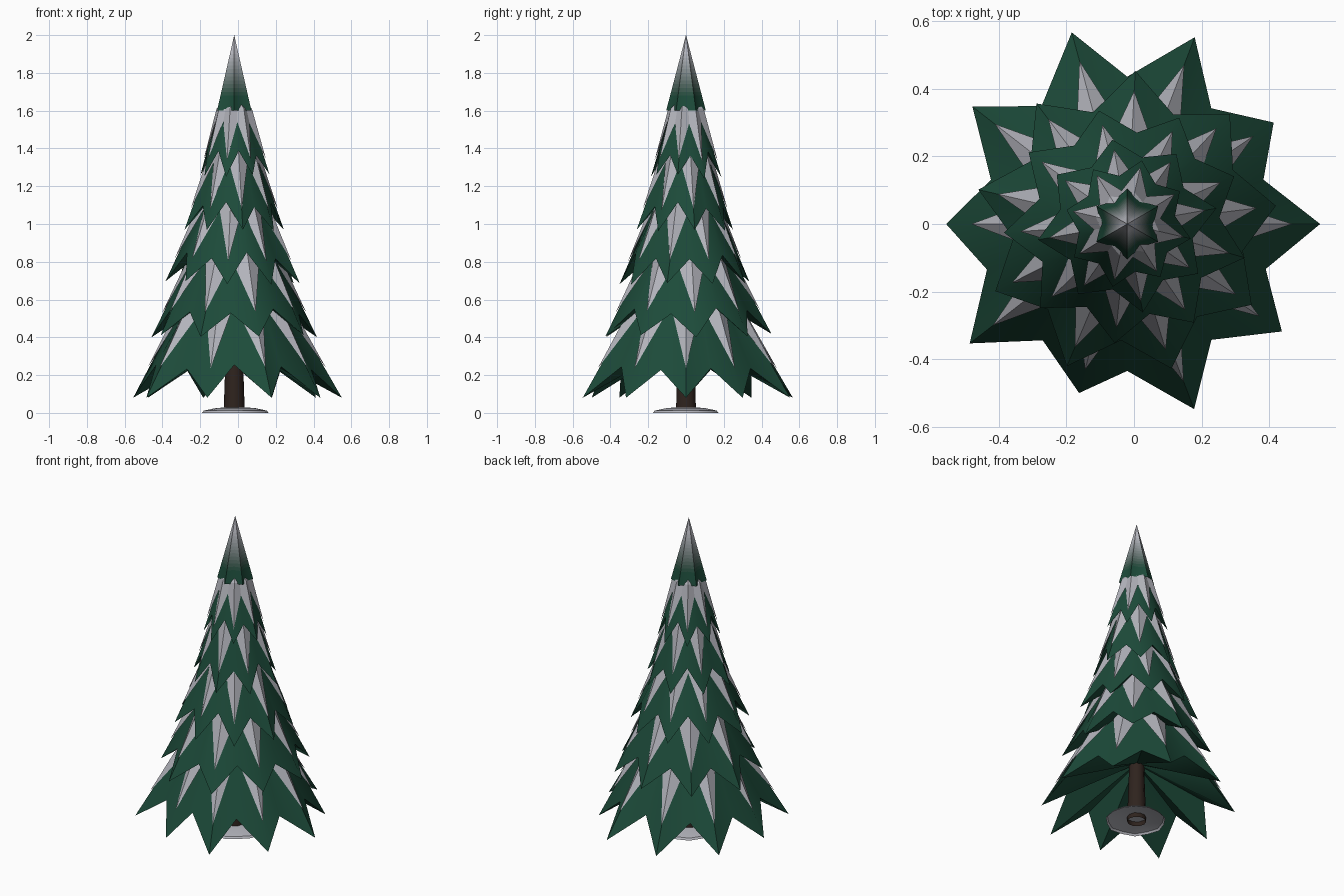
import bpy, math, random

if "Cube" in bpy.data.objects:
    bpy.data.objects.remove(bpy.data.objects["Cube"])

random.seed(4)
CX = -0.02                                   # the trunk axis sits slightly left
GREEN, SNOW, BARK = (0.012, 0.07, 0.042), (0.45, 0.455, 0.5), (0.028, 0.017, 0.013)


def material(name, rgb):
    m = bpy.data.materials.new(name)
    m.diffuse_color = (*rgb, 1)
    m.use_nodes = True
    m.node_tree.nodes["Principled BSDF"].inputs["Base Color"].default_value = m.diffuse_color
    return m


green, snow, bark = material("needles", GREEN), material("snow", SNOW), material("bark", BARK)


def loft(name, rings, mats, cap_top=False, smooth=None):
    """Skin equal-length rings of points, bottom to top; one material per band."""
    n = len(rings[0])
    faces = [(b * n + i, b * n + (i + 1) % n, (b + 1) * n + (i + 1) % n, (b + 1) * n + i)
             for b in range(len(rings) - 1) for i in range(n)]
    if cap_top:
        faces.append(tuple((len(rings) - 1) * n + i for i in range(n)))
    me = bpy.data.meshes.new(name)
    me.from_pydata([p for r in rings for p in r], [], faces)
    for m in mats:
        me.materials.append(m)
    for k, f in enumerate(me.polygons):
        f.material_index = min(k // n, len(mats) - 1)
    ob = bpy.data.objects.new(name, me)
    bpy.context.collection.objects.link(ob)
    if smooth:
        bpy.ops.object.select_all(action='DESELECT')
        ob.select_set(True)
        bpy.context.view_layer.objects.active = ob
        bpy.ops.object.shade_smooth_by_angle(angle=math.radians(smooth))
    return ob


def polar(r, a, z, cx=CX):
    return (cx + r * math.cos(a), r * math.sin(a), z)


def mix(p, q, t, lift=0.0):
    """Point between p and q, pushed outward from the axis by lift."""
    x, y, z = (a + (b - a) * t for a, b in zip(p, q))
    d = math.hypot(x - CX, y) or 1
    return (x + (x - CX) / d * lift, y + y / d * lift, z + lift * 0.4)


def tier(number, count, start, tip, notch, top, tips=None):
    """Zigzag skirt of branches with a snow cover lying on its ridges."""
    low, high = [], []
    for i in range(2 * count):
        a = math.radians(start) + math.pi * i / count
        if i % 2 == 0:
            r = tips[i // 2] if tips else tip[0] * random.uniform(0.97, 1.03)
            cx = 0 if tips else CX
            low.append(polar(r, a, tip[1] + random.uniform(-0.012, 0.012) * (not tips), cx))
            high.append(polar(top[0], a, top[1]))
        else:
            low.append(polar(notch[0] * random.uniform(0.98, 1.02), a,
                             notch[1] + random.uniform(-0.02, 0.02)))
            high.append(polar(top[0] * 0.87, a, top[1]))
    # hollow underside rises from the zigzag rim to the trunk
    under = [polar(0.02, math.radians(start) + math.pi * i / count, notch[1] + 0.14)
             for i in range(2 * count)]
    loft(f"branch_tier_{number}", [under, low, high], [green], True, 50)

    edge, upper, crest = [], [], []
    for i, (p, q) in enumerate(zip(low, high)):
        ridge = i % 2 == 0
        edge.append(mix(p, q, 0.24 if ridge else 0.69, 0.006))
        upper.append(mix(p, q, 1.0, 0.014 if ridge else 0.008))
        crest.append(mix(q, (CX, 0, q[2] + 0.12), 0.4))
    loft(f"snow_cover_{number}", [edge, upper, crest], [snow])


# Branch tiers from the ground up: (radius, height) of tip, notch and top
tier(1, 10, 0, (0.56, 0.08), (0.43, 0.24), (0.20, 0.72),
     [0.55, 0.51, 0.58, 0.595, 0.59, 0.555, 0.60, 0.525, 0.575, 0.54])
tier(2, 9, 7, (0.443, 0.41), (0.345, 0.54), (0.18, 0.93))
tier(3, 9, 24, (0.355, 0.69), (0.275, 0.83), (0.14, 1.18))
tier(4, 8, 10, (0.26, 0.97), (0.20, 1.10), (0.105, 1.42))
tier(5, 8, 32, (0.187, 1.25), (0.142, 1.38), (0.082, 1.605))

# Pointed crown, fading from green to snow
heights = [1.60] + [1.68 + 0.02 * k for k in range(12)] + [1.999]
crown_rings = [[polar((0.105 if i % 2 == 0 else 0.078) * (2.0 - z) / 0.4,
                      math.radians(30 + 30 * i), z) for i in range(12)] for z in heights]
bands = len(heights) - 1
fade = [material(f"crown_{k}", [g + (s * 1.1 - g) * (k / (bands - 1)) ** 1.5
                                for g, s in zip(GREEN, SNOW)]) for k in range(bands)]
crown_rings[-1] = [polar(0.0005, math.radians(30 + 30 * i), 2.0) for i in range(12)]
loft("crown", crown_rings, fade, True, 35)

# Trunk, an open tube
loft("trunk", [[polar(r, math.tau * i / 10, z) for i in range(10)]
               for r, z in ((0.056, 0.0), (0.046, 0.3), (0.025, 1.5))], [bark], False, 40)

# Low snow mound around the foot
mound = []
for r, z in ((0.174, 0.0), (0.165, 0.012), (0.10, 0.026), (0.03, 0.03)):
    mound.append([polar(r * (1 + 0.03 * math.sin(3 * i)), math.tau * i / 14, z, -0.012)
                  for i in range(14)])
loft("snow_mound", mound, [snow], True, 40)
